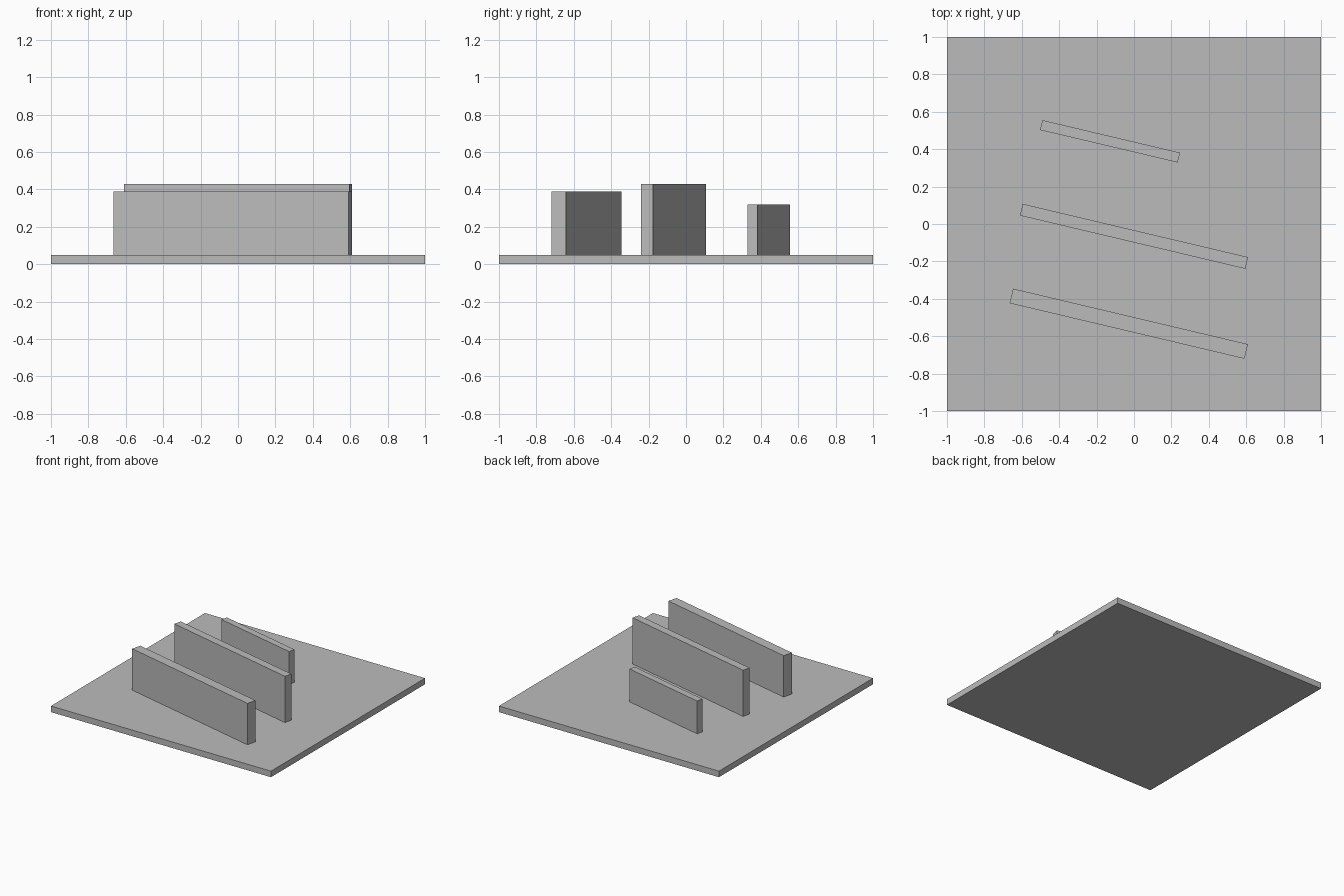
import bpy
from math import radians

cube = bpy.data.objects.get("Cube")
if cube:
    bpy.data.objects.remove(cube, do_unlink=True)

GREY = (0.5, 0.5, 0.5, 1)
grey = bpy.data.materials.new("plain grey")
grey.use_nodes = True
grey.diffuse_color = GREY
grey.node_tree.nodes["Principled BSDF"].inputs["Base Color"].default_value = GREY


def block(name, x, y, length, depth, bottom, top, turn=0):
    """Box standing between two heights, turned about z."""
    bpy.ops.mesh.primitive_cube_add(size=1, location=(x, y, (bottom + top) / 2),
                                    rotation=(0, 0, radians(turn)))
    ob = bpy.context.object
    ob.name = name
    ob.scale = (length, depth, top - bottom)
    bpy.ops.object.transform_apply(location=False, rotation=False, scale=True)
    ob.data.materials.append(grey)
    return ob


BASE_TOP = 0.05
TURN = -13.3

# Square ground slab
block("base_slab", 0, 0, 2, 2, 0, BASE_TOP)

# Three parallel upright walls
block("front_wall", -0.028, -0.533, 1.29, 0.08, BASE_TOP, 0.39, TURN)
block("middle_wall", 0, -0.066, 1.238, 0.064, BASE_TOP, 0.43, TURN)
block("back_wall", -0.128, 0.442, 0.756, 0.054, BASE_TOP, 0.32, TURN)
